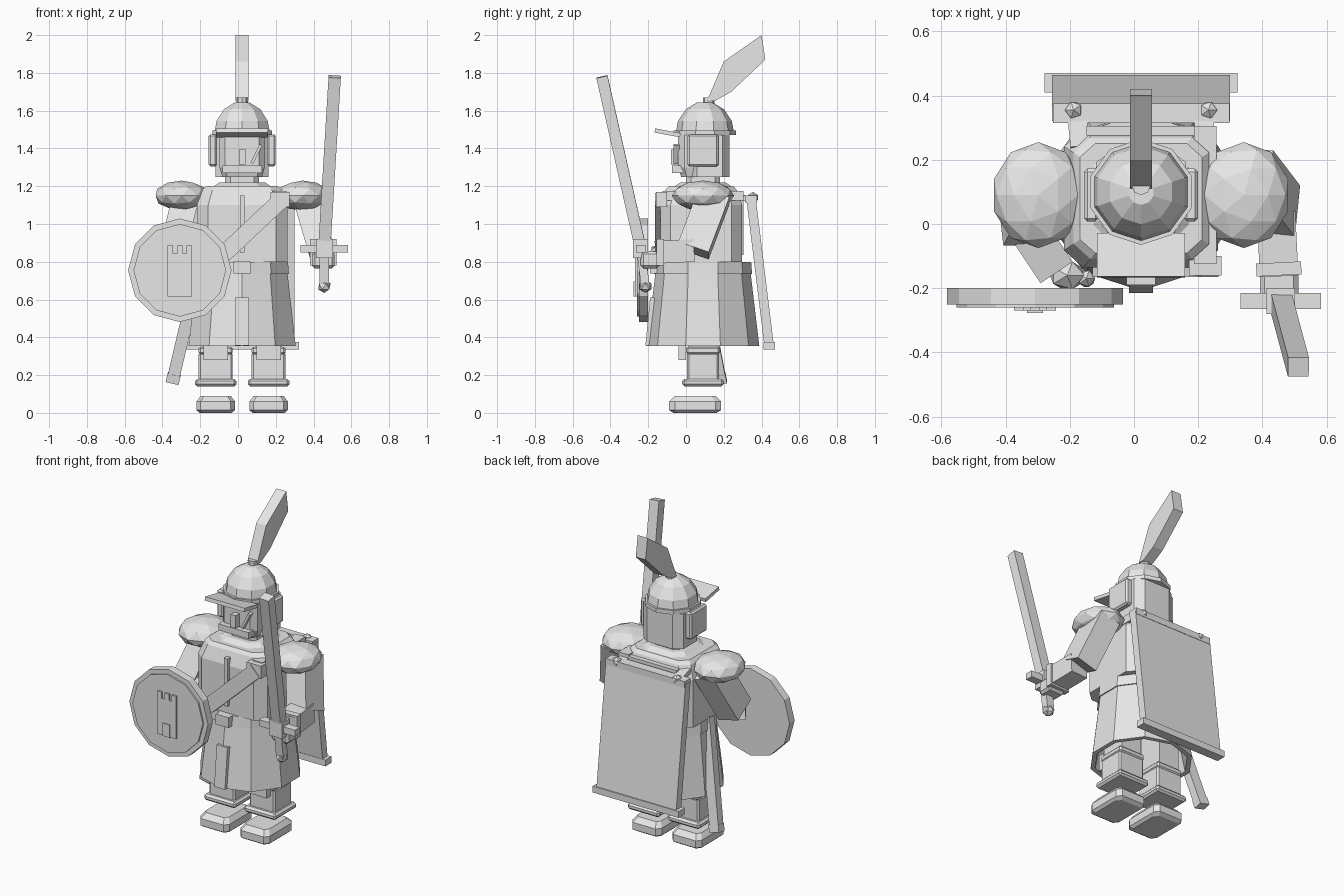
import bpy, bmesh, math
from mathutils import Vector, Matrix

cube = bpy.data.objects.get("Cube")
if cube:
    bpy.data.objects.remove(cube, do_unlink=True)

GREY = (0.8, 0.8, 0.8, 1)
grey = bpy.data.materials.new("plain_grey")
grey.use_nodes = True
grey.diffuse_color = GREY
grey.node_tree.nodes["Principled BSDF"].inputs["Base Color"].default_value = GREY

# Every part is measured from the upright axis of the body
BODY_AXIS = Vector((0.022, 0.09, 0))
FORWARD, UP = Vector((0, -1, 0)), Vector((0, 0, 1))

# Landmark heights and the sideways distance of each leg
ANKLE, HEM, WAIST, SHOULDER = 0.16, 0.355, 0.8, 1.15
NECK, CHIN, BROW, CROWN = 1.2, 1.25, 1.47, 1.65
LEG = 0.14


def finish(name, bm):
    bmesh.ops.recalc_face_normals(bm, faces=bm.faces)
    mesh = bpy.data.meshes.new(name)
    bm.to_mesh(mesh)
    bm.free()
    mesh.materials.append(grey)
    part = bpy.data.objects.new(name, mesh)
    part.location = BODY_AXIS
    bpy.context.scene.collection.objects.link(part)
    return part


def mirrored(part):
    """Repeat a part on the other side of the body axis."""
    part.modifiers.new("mirror", 'MIRROR')
    return part


def skin(name, rings):
    """Bridge equal loops of points and cap both ends."""
    bm = bmesh.new()
    loops = [[bm.verts.new(point) for point in ring] for ring in rings]
    for low, high in zip(loops, loops[1:]):
        for i in range(len(low)):
            bm.faces.new((low[i - 1], low[i], high[i], high[i - 1]))
    bm.faces.new(loops[0])
    bm.faces.new(loops[-1])
    return finish(name, bm)


def loft(name, levels, chamfer, depth=1.0, x=0.0, y=0.0):
    """Stack chamfered rectangles given as (height, half width)."""
    rings = []
    for z, half in levels:
        inner = half * (1 - chamfer)
        quarter = [(half, inner), (inner, half)]
        side = quarter + [(-a, b) for a, b in reversed(quarter)]
        outline = side + [(-a, -b) for a, b in side]
        rings.append([(x + a, y + b * depth, z) for a, b in outline])
    return skin(name, rings)


def turned(name, sides, profile, centre, axis=UP):
    """Faceted turning of (radius, distance along the axis) pairs, a corner in front."""
    turn = UP.rotation_difference(axis)
    angles = [math.tau * (i / sides + 0.25) for i in range(sides)]
    rings = []
    for radius, along in profile:
        rings.append([Vector(centre) + turn @ Vector(
            (radius * math.cos(a), radius * math.sin(a), along)) for a in angles])
    return skin(name, rings)


def box(name, centre, size, bevel=0.0):
    bm = bmesh.new()
    place = Matrix.Translation(centre) @ Matrix.Diagonal((*size, 1))
    bmesh.ops.create_cube(bm, size=1, matrix=place)
    if bevel:
        bmesh.ops.bevel(bm, geom=bm.edges[:], offset=bevel, segments=1, affect='EDGES')
    return finish(name, bm)


def ball(name, centre, size, detail=1):
    bm = bmesh.new()
    place = Matrix.Translation(centre) @ Matrix.Diagonal((*size, 1))
    bmesh.ops.create_icosphere(bm, subdivisions=detail, radius=1, matrix=place)
    return finish(name, bm)


def beam(name, start, end, width, thick, facing=FORWARD):
    """Rectangular bar between two points."""
    start, end = Vector(start), Vector(end)
    along = (end - start).normalized()
    across = along.cross(facing).normalized()
    out = along.cross(across) * thick / 2
    across *= width / 2
    section = (across + out, across - out, -across - out, out - across)
    return skin(name, [[start + c for c in section], [end + c for c in section]])


# Feet and boots
mirrored(loft("feet", [(0, 0.085), (0.015, 0.102), (0.06, 0.102), (0.09, 0.08)],
              chamfer=0.22, depth=1.35, x=LEG, y=-0.042))
mirrored(box("boot_cuffs", (LEG, 0, ANKLE), (0.22, 0.22, 0.04), bevel=0.012))
mirrored(box("shins", (LEG, 0, 0.24), (0.18, 0.17, 0.16), bevel=0.01))
mirrored(box("boot_tops", (LEG, 0, 0.33), (0.18, 0.18, 0.04), bevel=0.01))
mirrored(box("thighs", (LEG, 0, 0.5), (0.14, 0.16, 0.4)))
mirrored(box("knee_plates", (LEG, -0.11, 0.33), (0.13, 0.04, 0.1)))

# Skirt, hollow underneath, with belt and front flap
turned("skirt", 10, [(0.2, 0.7), (0.27, HEM), (0.298, HEM), (0.245, WAIST)], (0, 0, 0))
turned("belt", 10, [(0.26, 0.735), (0.255, WAIST)], (0, 0, 0))
box("belt_buckle", (0, -0.26, 0.77), (0.09, 0.04, 0.065))
beam("front_flap", (0, -0.29, HEM), (0, -0.265, 0.61), width=0.075, thick=0.03)

# Torso, collar, ridge and straps
loft("torso", [(WAIST, 0.24), (1.1, 0.24), (1.18, 0.21), (NECK, 0.19)],
     chamfer=0.25, depth=0.9, y=-0.01)
loft("collar", [(SHOULDER, 0.15), (NECK, 0.15), (1.22, 0.12)], chamfer=0.4)
loft("neck", [(NECK, 0.09), (CHIN, 0.09)], chamfer=0.3)
box("chest_ridge", (0, -0.23, 1), (0.025, 0.03, 0.3))
box("back_plate", (0, 0.2, 1), (0.34, 0.03, 0.33))
beam("chest_strap", (0.21, -0.24, 1.13), (-0.12, -0.24, 0.82), width=0.09, thick=0.03)
box("strap_buckle", (0.2, -0.22, 1.13), (0.1, 0.06, 0.08))
box("shoulder_strap", (0.2, 0, SHOULDER), (0.07, 0.43, 0.05))

# Head and face
loft("head", [(CHIN, 0.105), (1.3, 0.12), (BROW, 0.12)], chamfer=0.25, depth=1.1)
loft("neck_guard", [(CHIN, 0.14), (BROW, 0.14)], chamfer=0.36, depth=0.75, y=0.035)
mirrored(box("cheek_guards", (0.155, 0, 1.39), (0.045, 0.165, 0.17), bevel=0.01))
box("nose", (0, -0.15, 1.355), (0.035, 0.04, 0.08))
box("chin_bar", (0, -0.13, 1.29), (0.21, 0.07, 0.04))
beam("face_strap", (0.05, -0.14, 1.32), (0.1, -0.14, 1.42), width=0.015, thick=0.03)

# Helmet, visor and plume
dome = [(0.157 * math.cos(a), BROW + 0.18 * math.sin(a))
        for a in (math.radians(25 * i) for i in range(4))]
turned("helmet_dome", 10, dome, (0, 0.01, 0))
turned("helmet_rim", 10, [(0.165, 0), (0.165, 0.025)], (0, 0.01, BROW))
beam("visor", (0, -0.12, BROW), (0, -0.255, 1.495), width=0.275, thick=0.022, facing=UP)
turned("plume_socket", 8, [(0.03, -0.02), (0.03, 0.02)], (0, 0.03, CROWN))
feather = [(0.02, CROWN), (0.11, 1.86), (0.31, 2), (0.33, 1.87), (0.15, 1.7), (0.06, CROWN)]
skin("plume", [[(x, y, z) for y, z in feather] for x in (-0.034, 0.034)])

# Shoulder guards and arms
mirrored(ball("shoulder_guards", (0.32, 0, SHOULDER), (0.145, 0.165, 0.08), detail=2))
left_wrist, right_wrist = Vector((0.43, -0.25, 0.85)), Vector((-0.27, -0.23, 0.82))
for side, elbow, wrist in (("left", Vector((0.42, -0.05, 0.86)), left_wrist),
                           ("right", Vector((-0.37, -0.08, 0.86)), right_wrist)):
    top = (elbow.x * 0.8, 0.06, SHOULDER)
    beam(side + "_upper_arm", top, elbow, width=0.14, thick=0.17)
    beam(side + "_forearm", elbow, wrist, width=0.12, thick=0.12, facing=UP)
beam("left_cuff", (0.428, -0.21, 0.85), left_wrist, width=0.14, thick=0.14, facing=UP)
box("left_hand", left_wrist + Vector((0, -0.03, -0.04)), (0.12, 0.1, 0.09), bevel=0.015)
ball("right_hand", right_wrist + Vector((0.04, -0.02, 0)), (0.06, 0.05, 0.06))
ball("right_thumb", right_wrist + Vector((0.1, -0.03, 0)), (0.03, 0.03, 0.04))

# Sword
hilt, tip = Vector((0.435, -0.33, 0.87)), Vector((0.49, -0.535, 1.78))
pommel = hilt + Vector((0, 0.025, -0.2))
beam("blade", hilt, tip, width=0.065, thick=0.06)
beam("grip", hilt, pommel, width=0.05, thick=0.045)
box("sword_guard", hilt, (0.25, 0.05, 0.04))
box("guard_block", hilt, (0.09, 0.08, 0.1))
ball("pommel", pommel, (0.037, 0.037, 0.035))

# Round shield with a tower emblem
boss = Vector((-0.33, -0.29, 0.755))
turned("shield", 12, [(0.274, 0), (0.274, 0.05)], boss, FORWARD)
turned("shield_face", 12, [(0.245, 0), (0.245, 0.06)], boss, FORWARD)
emblem = boss + FORWARD * 0.065
box("tower_wall", emblem + UP * -0.025, (0.13, 0.01, 0.23))
for i in (-1, 0, 1):
    box("battlement", emblem + Vector((0.05 * i, 0, 0.11)), (0.03, 0.01, 0.04))
box("tower_door", emblem + Vector((0, -0.008, -0.1)), (0.05, 0.008, 0.08))

# Scabbard
mouth, point = Vector((-0.22, -0.02, WAIST)), Vector((-0.37, 0.1, ANKLE))
beam("scabbard", mouth, point, width=0.065, thick=0.05)
beam("scabbard_tip", point.lerp(mouth, 0.07), point, width=0.07, thick=0.055)

# Tilted back board with rails, knobs and straps
foot, head = Vector((0, 0.35, HEM)), Vector((0, 0.255, 1.13))
beam("back_board", foot, head, width=0.555, thick=0.05)
box("bottom_rail", foot, (0.6, 0.06, 0.04))
box("top_rail", head, (0.55, 0.06, 0.04))
mirrored(ball("board_knobs", head + Vector((0.21, 0.01, 0.01)), (0.03, 0.03, 0.03)))
mirrored(beam("board_straps", (0.19, 0.15, SHOULDER), head + Vector((0.2, 0, 0)),
              width=0.06, thick=0.03, facing=UP))
